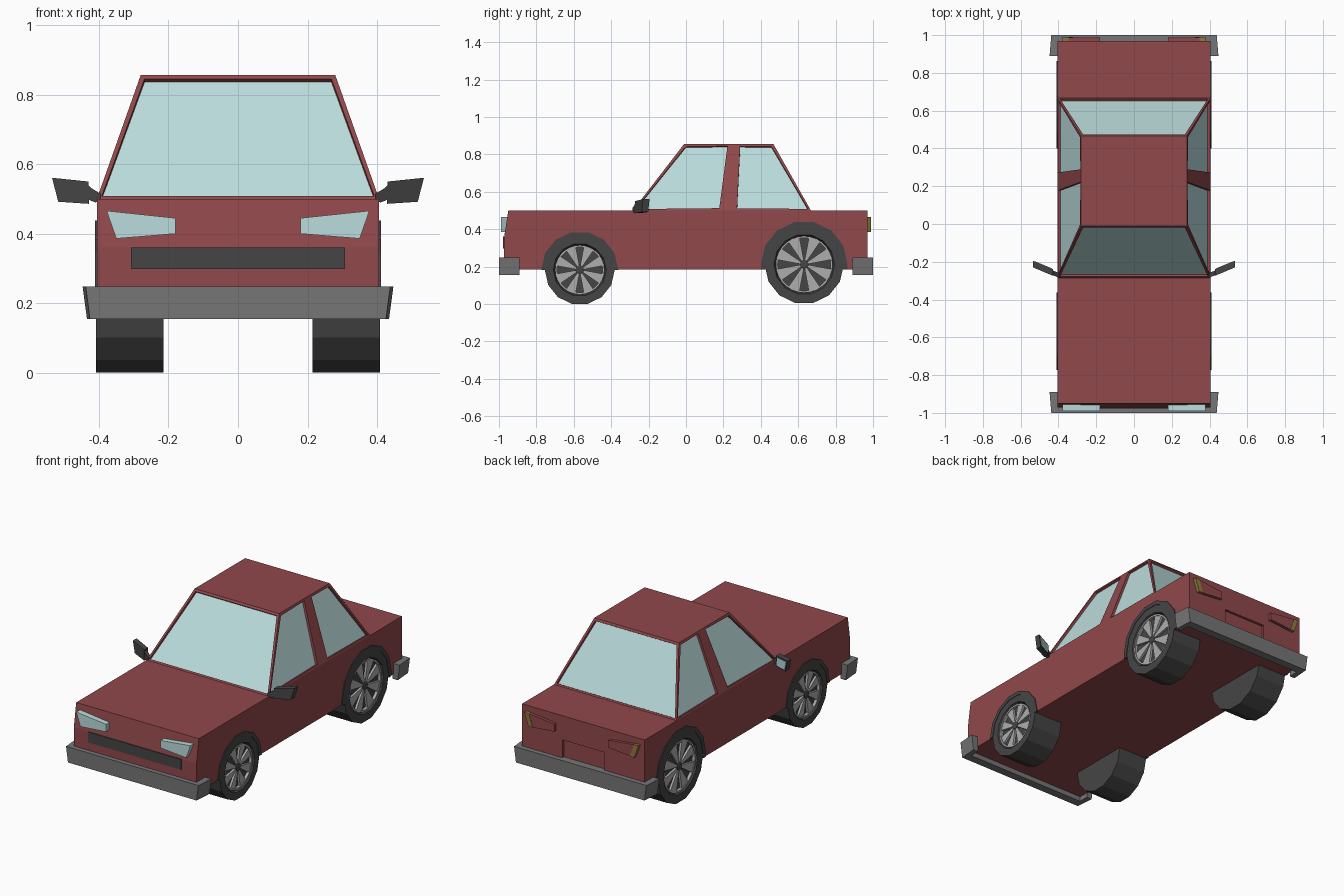
import bpy, bmesh, math

if "Cube" in bpy.data.objects:
    bpy.data.objects.remove(bpy.data.objects["Cube"])


def mat(name, r, g, b):
    m = bpy.data.materials.new(name)
    m.diffuse_color = (r, g, b, 1)
    m.use_nodes = True
    m.node_tree.nodes["Principled BSDF"].inputs["Base Color"].default_value = m.diffuse_color
    return m


RED = mat("red_paint", 0.28, 0.065, 0.07)
GLASS = mat("pale_glass", 0.50, 0.72, 0.72)
RUBBER = mat("dark_rubber", 0.06, 0.06, 0.06)
STEEL = mat("bumper_grey", 0.18, 0.18, 0.18)
ALLOY = mat("light_alloy", 0.42, 0.42, 0.42)
AMBER = mat("amber", 0.28, 0.20, 0.05)


def finish(name, bm, mats, mirror=""):
    bmesh.ops.recalc_face_normals(bm, faces=bm.faces)
    me = bpy.data.meshes.new(name)
    bm.to_mesh(me)
    bm.free()
    for m in mats:
        me.materials.append(m)
    ob = bpy.data.objects.new(name, me)
    bpy.context.collection.objects.link(ob)
    if mirror:
        mod = ob.modifiers.new("Mirror", 'MIRROR')
        mod.use_axis = ('x' in mirror, 'y' in mirror, False)
        mod.use_mirror_merge = False
    return ob


def prism(name, polys, axis, a, b, m, mirror="", warp=None):
    """Extrude 2D outlines along an axis from a to b."""
    place = {'x': lambda p, t: (t, p[0], p[1]),
             'y': lambda p, t: (p[0], t, p[1]),
             'z': lambda p, t: (p[0], p[1], t)}[axis]
    bm = bmesh.new()
    for poly in polys:
        r0 = [bm.verts.new(place(p, a)) for p in poly]
        r1 = [bm.verts.new(place(p, b)) for p in poly]
        bm.faces.new(r0)
        bm.faces.new(r1)
        for i in range(len(poly)):
            j = (i + 1) % len(poly)
            bm.faces.new((r0[i], r0[j], r1[j], r1[i]))
    if warp:
        for v in bm.verts:
            v.co = warp(v.co.x, v.co.y, v.co.z)
    return finish(name, bm, [m], mirror)


def lathe(name, profile, cy, cz, n, m, mirror="x"):
    """Revolve (radius, x) points about an axle along x, capped at both ends."""
    bm = bmesh.new()
    rings = []
    for r, x in profile:
        rings.append([bm.verts.new((x, cy + r * math.cos(2 * math.pi * k / n),
                                    cz + r * math.sin(2 * math.pi * k / n))) for k in range(n)])
    for p, q in zip(rings, rings[1:]):
        for i in range(n):
            bm.faces.new((p[i], p[i - 1], q[i - 1], q[i]))
    bm.faces.new(rings[0])
    bm.faces.new(rings[-1])
    return finish(name, bm, [m], mirror)


def cut(target, cutter):
    cutter.hide_render = True
    cutter.hide_set(True)
    mod = target.modifiers.new("Cut", 'BOOLEAN')
    mod.operation, mod.solver, mod.object = 'DIFFERENCE', 'EXACT', cutter


# Lower body with licence plate recess
body = prism("body", [[(-0.95, 0.5), (-0.972, 0.36), (-0.972, 0.184), (0.97, 0.184), (0.97, 0.5)]],
             'x', -0.406, 0.406, RED)
cut(body, prism("plate_cutter", [[(-0.14, 0.24), (0.14, 0.24), (0.14, 0.355), (-0.14, 0.355)]],
                'y', 0.955, 1.1, RED))

# Cabin: tapered shell with recessed windows either side of each pillar
bm = bmesh.new()
base_y, roof_y = (-0.285, 0.19, 0.26, 0.668), (-0.01, 0.235, 0.277, 0.467)


def ring(ys, x, z):
    return [bm.verts.new((x, y, z)) for y in ys] + [bm.verts.new((-x, y, z)) for y in reversed(ys)]


low, top = ring(base_y, 0.406, 0.5), ring(roof_y, 0.28, 0.856)
sides = [bm.faces.new((low[i], low[(i + 1) % 8], top[(i + 1) % 8], top[i])) for i in range(8)]
bm.faces.new(top)
bmesh.ops.recalc_face_normals(bm, faces=bm.faces)
for f in bm.faces:
    if f.normal.z > 0.99 and f.calc_center_median().z < 0.8:
        f.normal_flip()
windows = [sides[i] for i in (0, 2, 3, 4, 6, 7)]
bmesh.ops.inset_individual(bm, faces=windows, thickness=0.018, depth=0)
bmesh.ops.inset_individual(bm, faces=windows, thickness=0.0005, depth=-0.014)
for f in windows:
    f.material_index = 1
finish("cabin", bm, [RED, GLASS])

# Wheels, arches and rims: name, axle y, axle z, tyre, arch and rim radius
N = 14
for end, cy, cz, R, A, rim in (("front", -0.568, 0.183, 0.187, 0.206, 0.132),
                               ("rear", 0.632, 0.212, 0.212, 0.232, 0.152)):
    cut(body, lathe(end + "_well_cutter", [(R - 0.012, 0.36), (R - 0.012, 0.5)], cy, cz, N, RED))
    lathe(end + "_tyres", [(R, 0.215), (R, 0.408), (rim + 0.01, 0.408), (rim, 0.385)], cy, cz, N, RUBBER)

    def arc(r):
        pts = [(cy + r * math.cos(k * math.pi / 7), cz + r * math.sin(k * math.pi / 7)) for k in range(8)]
        return [(cy + r, 0.184)] + pts + [(cy - r, 0.184)] if cz > 0.19 else pts

    prism(end + "_arches", [arc(A) + arc(R - 0.004)[::-1]], 'x', 0.395, 0.411, RUBBER, "x")

    # Rim ring, wedge spokes and hub
    n = 28
    bm_ring = [(rim + 0.002, 0.386), (rim + 0.002, 0.402), (rim - 0.01, 0.402), (rim - 0.012, 0.387)]
    ringpolys = []
    for k in range(n):
        t0, t1 = 2 * math.pi * k / n, 2 * math.pi * (k + 1) / n
        ringpolys.append([(cy + r * math.cos(t), cz + r * math.sin(t)) for r, t in
                          ((rim, t0), (rim, t1), (rim - 0.01, t1), (rim - 0.01, t0))])
    prism(end + "_rim_rings", ringpolys, 'x', 0.384, 0.402, ALLOY, "x")
    spokes = []
    for k in range(8):
        t = (k + 0.5) * math.pi / 4
        spokes.append([(cy + r * math.cos(t + d), cz + r * math.sin(t + d)) for r, d in
                       ((0.02, -0.3), (rim - 0.006, -0.22), (rim - 0.006, 0.22), (0.02, 0.3))])
    prism(end + "_spokes", spokes, 'x', 0.384, 0.398, ALLOY, "x")
    lathe(end + "_hubs", [(0.024, 0.384), (0.024, 0.401), (0.014, 0.404)], cy, cz, 10, RUBBER)

# Wraparound bumpers, narrower towards the bottom
prism("bumpers", [[(-0.447, -0.89), (-0.438, -1), (0.438, -1), (0.447, -0.89),
                   (0.40, -0.89), (0.40, -0.95), (-0.40, -0.95), (-0.40, -0.89)]],
      'z', 0.155, 0.248, STEEL, "y",
      lambda x, y, z: (x * (0.972 if z < 0.2 and abs(x) > 0.42 else 1), y, z))

# Grille and headlights
prism("grille", [[(-0.308, 0.298), (0.308, 0.298), (0.308, 0.36), (-0.308, 0.36)]],
      'y', -0.978, -0.95, RUBBER)
prism("headlights", [[(0.378, 0.466), (0.18, 0.445), (0.18, 0.40), (0.35, 0.386)]],
      'y', -0.99, -0.94, GLASS, "x")

# Tail lights with amber outer ends
prism("tail_lights", [[(0.348, 0.463), (0.18, 0.445), (0.18, 0.40), (0.322, 0.388)]],
      'y', 0.95, 0.988, RED, "x")
prism("rear_indicators", [[(0.378, 0.466), (0.348, 0.463), (0.322, 0.388), (0.35, 0.386)]],
      'y', 0.95, 0.99, AMBER, "x")


# Door mirrors swept backwards, with stalks and glass
def sweep(x, y, z):
    return (x, y + (x - 0.42) * 0.42, z)


prism("mirror_housings", [[(0.43, 0.55), (0.535, 0.561), (0.517, 0.492), (0.428, 0.486)]],
      'y', -0.278, -0.243, RUBBER, "x", sweep)
prism("mirror_glass", [[(0.438, 0.543), (0.523, 0.552), (0.509, 0.499), (0.436, 0.494)]],
      'y', -0.25, -0.241, GLASS, "x", sweep)
prism("mirror_stalks", [[(0.395, 0.515), (0.395, 0.495), (0.41, 0.49), (0.435, 0.50), (0.435, 0.545), (0.42, 0.53)]],
      'y', -0.275, -0.25, RUBBER, "x", sweep)
